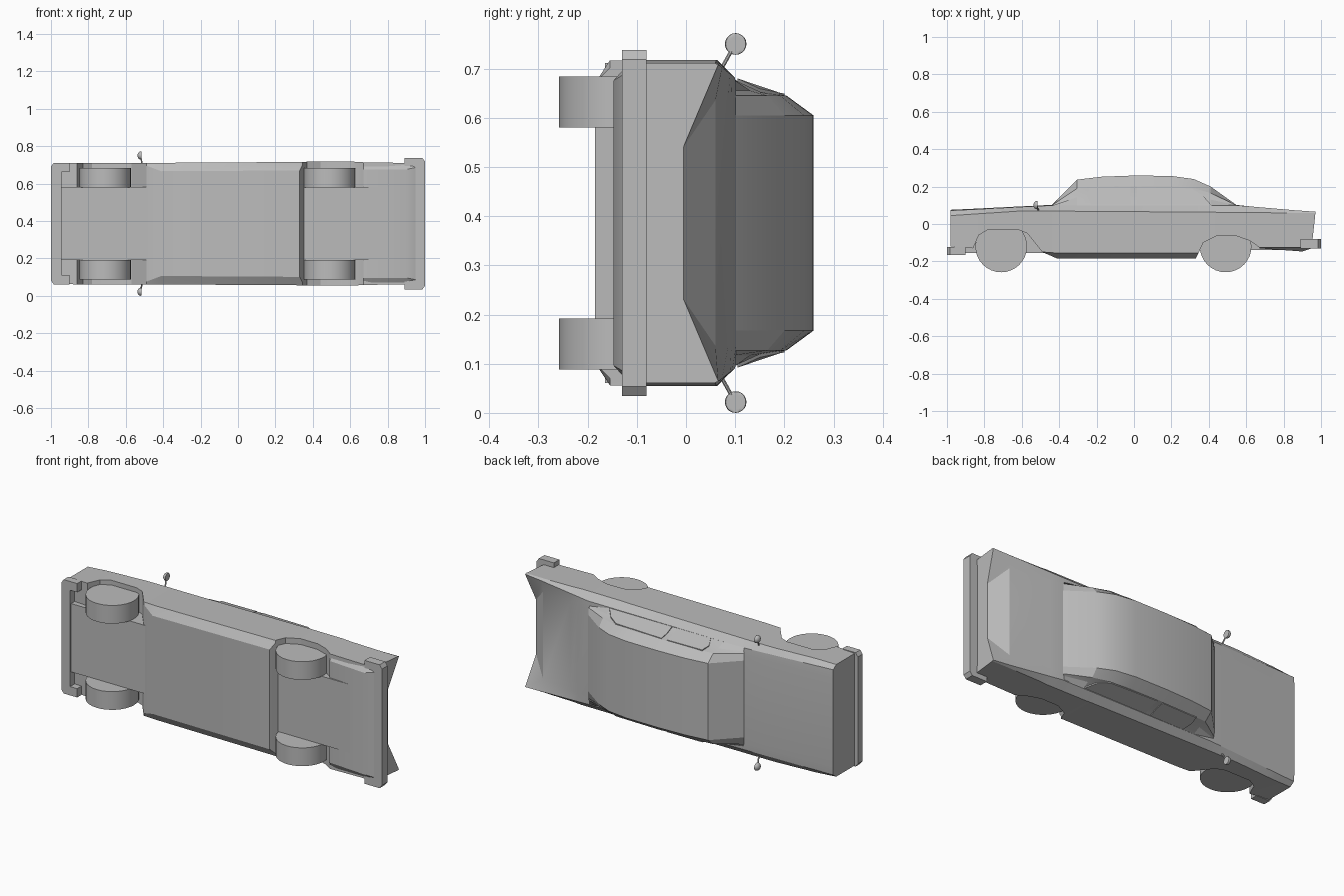
import bpy, bmesh, math
from mathutils import Vector

if "Cube" in bpy.data.objects:
    bpy.data.objects.remove(bpy.data.objects["Cube"])

MID = 0.386  # the car lies on its side: z is its width, y its height
grey = bpy.data.materials.new("plain_grey")
grey.use_nodes = True
colour = (0.5, 0.5, 0.5, 1)
grey.diffuse_color = colour
grey.node_tree.nodes["Principled BSDF"].inputs["Base Color"].default_value = colour


def finish(name, bm, angle=25):
    bmesh.ops.remove_doubles(bm, verts=bm.verts, dist=0.0005)
    bmesh.ops.recalc_face_normals(bm, faces=bm.faces)
    mesh = bpy.data.meshes.new(name)
    bm.to_mesh(mesh)
    bm.free()
    mesh.materials.append(grey)
    obj = bpy.data.objects.new(name, mesh)
    bpy.context.collection.objects.link(obj)
    bpy.ops.object.select_all(action="DESELECT")
    obj.select_set(True)
    bpy.context.view_layer.objects.active = obj
    bpy.ops.object.shade_smooth_by_angle(angle=math.radians(angle))
    return obj


def along(line, x):
    """Height or half width on a polyline at x."""
    if x <= line[0][0]:
        return line[0][1]
    for (a, u), (b, v) in zip(line, line[1:]):
        if x <= b:
            return u + (v - u) * (x - a) / (b - a)
    return line[-1][1]


def loft(bm, half_rings):
    """Skin mirrored rings of (x, y, half width) and cap both ends."""
    rings = []
    for half in half_rings:
        pts = [(x, y, MID + h) for x, y, h in half]
        pts += [(x, y, MID - h) for x, y, h in reversed(half)]
        rings.append([bm.verts.new(p) for p in pts])
    n = len(rings[0])
    for a, b in zip(rings, rings[1:]):
        for i in range(n):
            j = (i + 1) % n
            bm.faces.new((a[i], a[j], b[j], b[i]))
    return bm.faces.new(rings[0]), bm.faces.new(rings[-1])


def box(name, x, y, z):
    bm = bmesh.new()
    bmesh.ops.create_cube(bm, size=1)
    for v in bm.verts:
        v.co = Vector([lo + (c + 0.5) * (hi - lo) for c, (lo, hi) in zip(v.co, (x, y, z))])
    return finish(name, bm)


# Body shell with arches
sill = [(-.98, -.12), (-.86, -.13), (-.83, -.06), (-.78, -.03), (-.62, -.03),
        (-.57, -.05), (-.49, -.15), (-.41, -.155), (.33, -.155), (.345, -.155), (.37, -.1),
        (.44, -.065), (.55, -.065), (.62, -.09), (.67, -.125), (.86, -.125), (.95, -.125)]
pan = [(-.47, 0), (-.41, .03), (.33, .03), (.345, 0)]
crease = [(-.98, .045), (-.6, .07), (.2, .065), (.97, .058)]
shoulder = [(-.97, .072), (-.43, .1), (.55, .1), (.97, .064)]
shoulder_w = [(-.98, .3), (-.43, .29), (.55, .295), (.95, .322)]
lid = [(-.97, .076), (-.43, .103), (.55, .102), (.86, .06), (.95, -.005)]
lid_w = [(.86, .25), (.95, .155)]
hip = [(-.98, .32), (-.9, .325), (.2, .325), (.37, .331), (.62, .331), (.72, .325)]

rings = []
for x, y in sill:
    tip = .02 if x == sill[-1][0] else 0
    depth, w = along(pan, x), along(hip, x)
    rings.append([(x, y - depth, w - .015 - depth), (x, y, w), (x + tip, along(crease, x), w),
                  (x + tip, along(shoulder, x), along(shoulder_w, x)),
                  (x, along(lid, x), along(lid_w, x))])
bm = bmesh.new()
front, back = loft(bm, rings)
bmesh.ops.inset_region(bm, faces=[front], thickness=.025, depth=-.03)
finish("body", bm)

# Cabin with sloped screens
roof = [(-.44, .1), (-.305, .237), (-.17, .253), (0, .259), (.2, .257),
        (.32, .24), (.41, .2), (.55, .1)]
steps = [(-.01, .292), (.32, .269), (.66, .259), (1, .219)]
bm = bmesh.new()
loft(bm, [[(x, .098 + (y - .098) * t, w) for t, w in steps] for x, y in roof])
finish("cabin", bm, 20)


# Side windows as thin plates on the cabin sides
def window(name, outline, side):
    flank = [(.098, .294), (.15, .27), (.2, .26)]
    bm = bmesh.new()
    loops = []
    for out in (-.004, .003):
        loops.append([bm.verts.new((x, y, MID + side * (along(flank, y) + out)))
                      for x, y in outline])
    n = len(outline)
    for i in range(n):
        j = (i + 1) % n
        bm.faces.new((loops[0][i], loops[0][j], loops[1][j], loops[1][i]))
    bm.faces.new(loops[0])
    bm.faces.new(loops[1])
    finish(name, bm)


door_glass = [(-.23, .105), (-.25, .15), (-.24, .197), (-.02, .2), (-.02, .15), (-.02, .105)]
rear_glass = [(.015, .105), (.015, .15), (.015, .2), (.31, .19), (.37, .15), (.41, .105)]
for label, side in (("left", -1), ("right", 1)):
    window("door_window_" + label, door_glass, side)
    window("quarter_window_" + label, rear_glass, side)


# Bumpers wrapping around the corners
def bumper(name, end, half, y0, y1, wrap):
    outline = [(1, half - .02), (.985, half), (wrap, half), (wrap, half - .05), (.945, half - .05)]
    bm = bmesh.new()
    pts = [(end * x, y0, MID + h) for x, h in outline]
    pts += [(end * x, y0, MID - h) for x, h in reversed(outline)]
    face = bm.faces.new([bm.verts.new(p) for p in pts])
    new = bmesh.ops.extrude_face_region(bm, geom=[face])["geom"]
    bmesh.ops.translate(bm, vec=(0, y1 - y0, 0),
                        verts=[g for g in new if isinstance(g, bmesh.types.BMVert)])
    finish(name, bm)


bumper("front_bumper", -1, .325, -.165, -.122, .9)
bumper("rear_bumper", 1, .352, -.13, -.08, .89)

# Underside
box("front_chassis", (-.945, -.4), (-.155, -.02), (MID - .195, MID + .195))
box("rear_chassis", (.32, .895), (-.14, -.05), (MID - .195, MID + .195))
bm = bmesh.new()
loft(bm, [[(.67, -.13, .29), (.67, -.12, .32)], [(.9, -.147, .29), (.9, -.12, .32)],
          [(.95, -.13, .3), (.95, -.12, .32)]])
finish("rear_valance", bm)

# Wheels
for axle, x in (("front", -.71), ("rear", .49)):
    for label, side in (("left", -1), ("right", 1)):
        bm = bmesh.new()
        bmesh.ops.create_cone(bm, cap_ends=True, segments=32, radius1=.138, radius2=.138, depth=.104)
        bmesh.ops.translate(bm, vec=(x, -.12, MID + side * .246), verts=bm.verts)
        finish(axle + "_wheel_" + label, bm)

# Door mirrors: domed shell on a thin stalk
for label, side in (("left", -1), ("right", 1)):
    bm = bmesh.new()
    bmesh.ops.create_uvsphere(bm, u_segments=16, v_segments=10, radius=.022)
    for v in bm.verts:
        v.co.x = min(v.co.x, .006) * .8
        v.co += Vector((-.52, .101, MID + side * .364))
    finish("mirror_" + label, bm, 40)
    bm = bmesh.new()
    bmesh.ops.create_cone(bm, cap_ends=True, segments=8, radius1=.004, radius2=.004, depth=1)
    a, b = Vector((-.51, .07, MID + side * .31)), Vector((-.52, .095, MID + side * .355))
    turn = (b - a).to_track_quat("Z", "Y")
    for v in bm.verts:
        v.co.z *= (b - a).length
        v.co = turn @ v.co + (a + b) / 2
    finish("mirror_stalk_" + label, bm)
